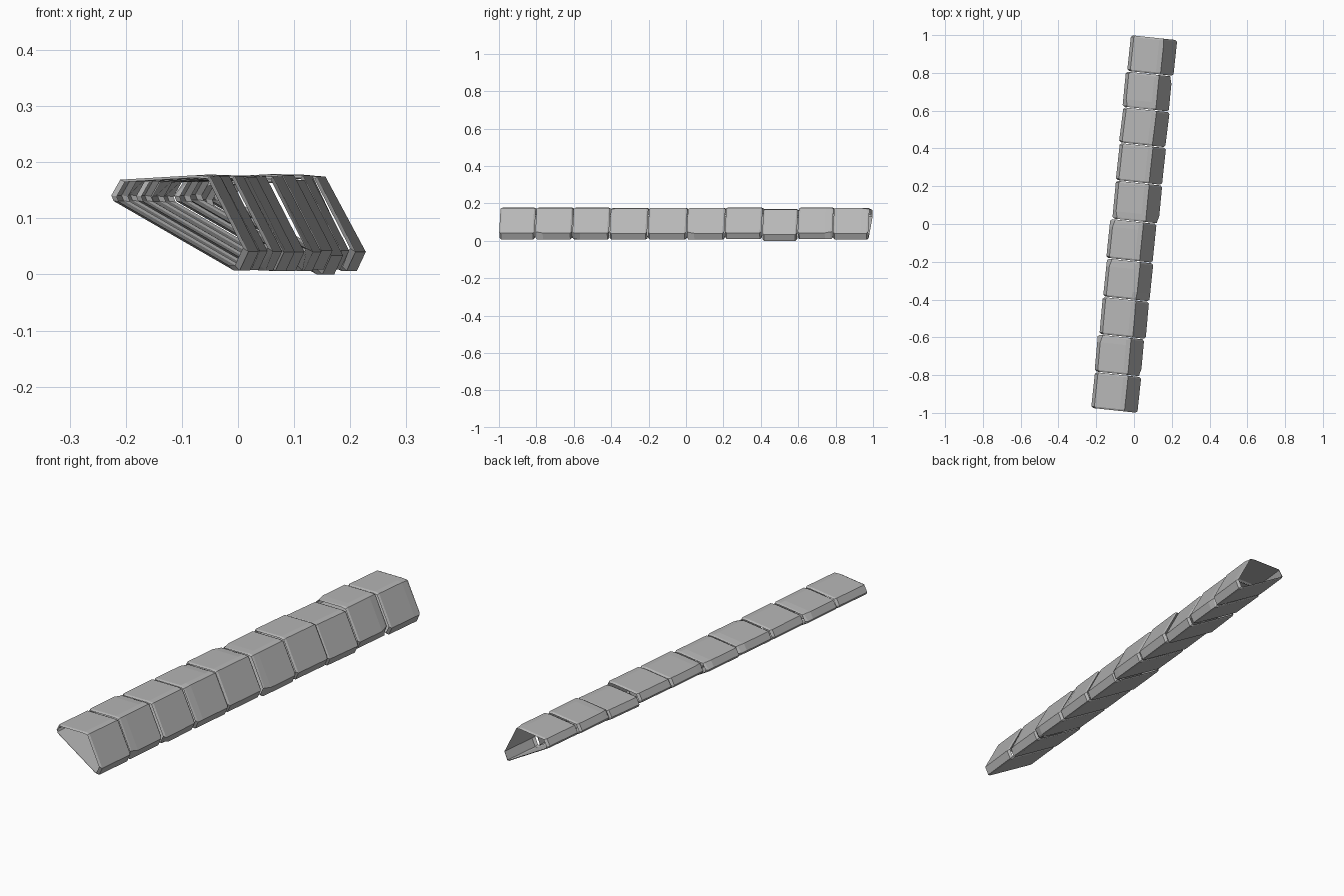
import bpy, bmesh, math, random
from mathutils import Matrix, Vector

cube = bpy.data.objects.get("Cube")
if cube:
    bpy.data.objects.remove(cube, do_unlink=True)

random.seed(7)

# Single plain stone colour
stone = bpy.data.materials.new("stone_grey")
stone.use_nodes = True
GREY = (0.47, 0.47, 0.47, 1)
stone.diffuse_color = GREY
stone.node_tree.nodes["Principled BSDF"].inputs["Base Color"].default_value = GREY

# Cross-section (across, up), from the left tip over the top to the bottom edge
PROFILE = [(-.118, .132), (-.122, .142), (-.106, .17), (.03, .178),
           (.055, .176), (.124, .042), (.108, .008), (.098, .008)]
CENTRE = Vector((.01, .12))
SEAMS = [-.994, -.80, -.60, -.40, -.195, .015, .22, .42, .61, .80, .994]
TURN = Matrix.Rotation(-math.radians(6.1), 4, 'Z')

# Worn corners: block number -> (ring, profile point) pairs pushed inwards
CHIPS = {1: [(4, 2), (1, 5)], 2: [(1, 6)], 3: [(4, 2), (1, 4)],
         4: [(4, 2)], 5: [(1, 2), (1, 5)], 8: [(4, 5), (1, 2)], 9: [(4, 4)]}


def make_block(number, start, end):
    """Hollow open-ended stone with rolled-in rims."""
    bm = bmesh.new()
    gap = .002
    start, end = start + gap, end - gap
    stations = [(start, .92), (start + .009, 1), (start + .04, 1),
                (end - .04, 1), (end - .009, 1), (end, .92)]
    inner = 0 < number < 9
    shift = random.uniform(-.006, .006) if inner else 0
    lift = -.008 if number == 7 else random.uniform(-.002, .001)
    skew = random.uniform(-.02, .02) if inner else 0
    rings = []
    for r, (along, scale) in enumerate(stations):
        ring = []
        for p, point in enumerate(PROFILE):
            size = scale - (.07 if (r, p) in CHIPS.get(number, []) else 0)
            across, up = CENTRE + (Vector(point) - CENTRE) * size
            across += shift + skew * (along - (start + end) / 2)
            ring.append(bm.verts.new(TURN @ Vector((across, along, up + lift))))
        rings.append(ring)
    count = len(PROFILE)
    for near, far in zip(rings, rings[1:]):
        for j in range(count):
            k = (j + 1) % count
            bm.faces.new((near[j], near[k], far[k], far[j]))
    name = f"stone_block_{number + 1}"
    mesh = bpy.data.meshes.new(name)
    bm.to_mesh(mesh)
    bm.free()
    mesh.materials.append(stone)
    obj = bpy.data.objects.new(name, mesh)
    bpy.context.collection.objects.link(obj)
    return obj


# Row of blocks laid end to end
for n, (a, b) in enumerate(zip(SEAMS, SEAMS[1:])):
    make_block(n, a, b)
